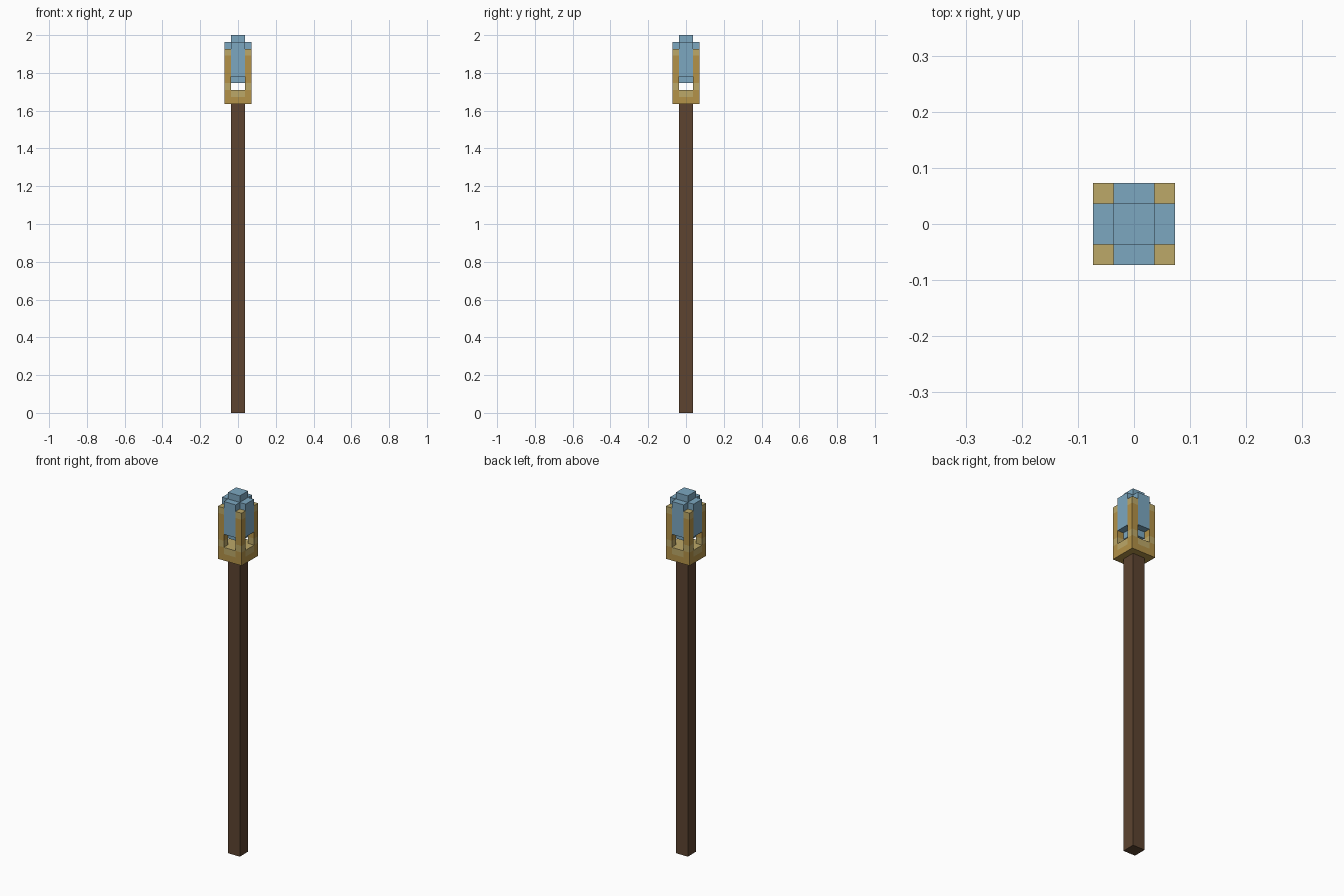
import bpy
import bmesh
from mathutils import Vector

U = 2 / 55  # size of one block

cube = bpy.data.objects.get("Cube")
if cube:
    bpy.data.objects.remove(cube, do_unlink=True)


def material(name, rgb):
    linear = [((c / 255 + 0.055) / 1.055) ** 2.4 for c in rgb]
    mat = bpy.data.materials.new(name)
    mat.use_nodes = True
    mat.diffuse_color = (*linear, 1)
    mat.node_tree.nodes["Principled BSDF"].inputs["Base Color"].default_value = (*linear, 1)
    return mat


WOOD = material("dark wood", (93, 68, 48))
GOLD = material("gold", (180, 146, 72))
PALE = material("pale gold", (188, 168, 104))
BLUE = material("blue crystal", (124, 167, 192))


def block(name, low, high, mats, cuts=(), rule=None):
    """Box between two corners in block units, cut along axes, coloured by rule."""
    bm = bmesh.new()
    bmesh.ops.create_cube(bm, size=1)
    low, high = Vector(low), Vector(high)
    for v in bm.verts:
        v.co = Vector(low[i] if v.co[i] < 0 else high[i] for i in range(3))
    for axis, value in cuts:
        point, normal = Vector(), Vector()
        point[axis], normal[axis] = value, 1
        bmesh.ops.bisect_plane(bm, geom=bm.verts[:] + bm.edges[:] + bm.faces[:],
                               plane_co=point, plane_no=normal)
    bm.normal_update()
    if rule:
        for f in bm.faces:
            f.material_index = int(rule(f.calc_center_median(), f.normal))
    bmesh.ops.scale(bm, vec=(U, U, U), verts=bm.verts)
    mesh = bpy.data.meshes.new(name)
    bm.to_mesh(mesh)
    bm.free()
    for mat in mats:
        mesh.materials.append(mat)
    obj = bpy.data.objects.new(name, mesh)
    bpy.context.collection.objects.link(obj)
    return obj


# Shaft
block("shaft", (-1, -1, 0), (1, 1, 45), [WOOD])


# Socket base with a pale floor and a pale patch in the middle of each side
def base_rule(c, n):
    middle = min(abs(c.x), abs(c.y)) < 1
    return n.z > 0.5 or (abs(n.z) < 0.5 and c.z > 46 and middle)


block("socket_base", (-2, -2, 45), (2, 2, 47), [GOLD, PALE],
      [(0, -1), (0, 1), (1, -1), (1, 1), (2, 46)], base_rule)

# Corner prongs with pale tips and feet
for sx, side in ((-1, "right"), (1, "left")):
    for sy, end in ((-1, "front"), (1, "back")):
        x, y = sorted((sx, 2 * sx)), sorted((sy, 2 * sy))
        block(f"prong_{end}_{side}", (x[0], y[0], 47), (x[1], y[1], 53),
              [GOLD, PALE], [(2, 48), (2, 52)],
              lambda c, n: c.z > 52 or c.z < 48)

# Crystal core and its four side slabs
block("crystal_core", (-1, -1, 48), (1, 1, 55), [BLUE])
for name, dx, dy in (("right", -1, 0), ("left", 1, 0), ("front", 0, -1), ("back", 0, 1)):
    cx, cy = 1.5 * dx, 1.5 * dy
    hx, hy = (0.5, 1) if dx else (1, 0.5)
    block(f"crystal_slab_{name}", (cx - hx, cy - hy, 49), (cx + hx, cy + hy, 54), [BLUE])
